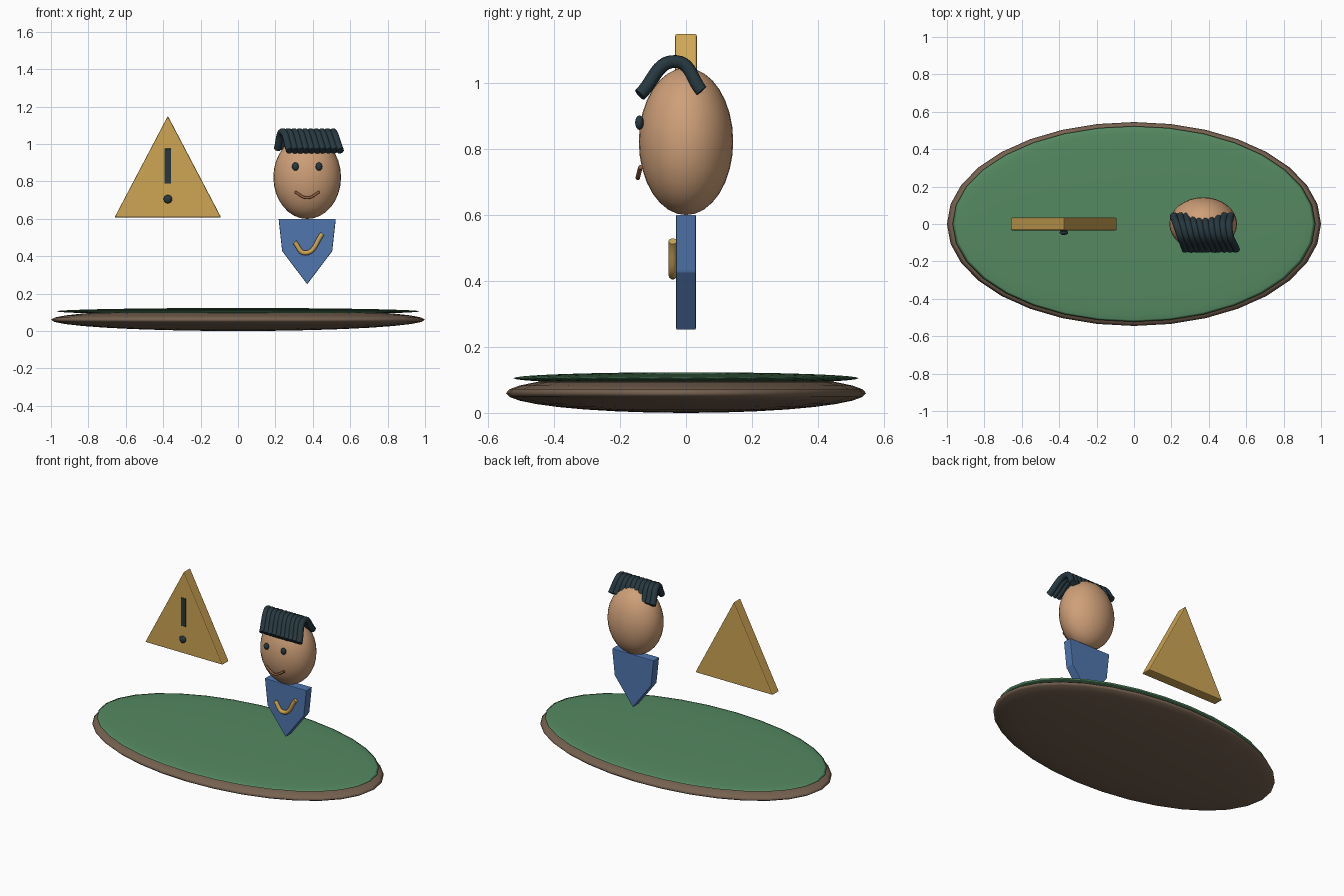
import bpy, bmesh

if "Cube" in bpy.data.objects:
    bpy.data.objects.remove(bpy.data.objects["Cube"])


def material(name, rgb):
    m = bpy.data.materials.new(name)
    m.diffuse_color = (*rgb, 1)
    m.use_nodes = True
    m.node_tree.nodes["Principled BSDF"].inputs["Base Color"].default_value = m.diffuse_color
    return m


GREEN = material("grass_green", (0.09, 0.25, 0.12))
BROWN = material("earth_brown", (0.18, 0.12, 0.08))
SKIN = material("skin", (0.62, 0.35, 0.19))
BLUE = material("shirt_blue", (0.08, 0.18, 0.42))
GOLD = material("gold", (0.62, 0.38, 0.09))
DARK = material("dark", (0.02, 0.04, 0.05))
LIP = material("lip", (0.28, 0.11, 0.05))


def ellipsoid(name, loc, radii, mat, seg=32, rings=16):
    bpy.ops.mesh.primitive_uv_sphere_add(segments=seg, ring_count=rings, radius=1, location=loc)
    ob = bpy.context.object
    ob.name = name
    ob.scale = radii
    bpy.ops.object.transform_apply(location=False, rotation=False, scale=True)
    bpy.ops.object.shade_smooth()
    ob.data.materials.append(mat)
    return ob


def prism(name, outline, y0, y1, mat, bevel):
    """Extrude an x-z outline from y0 to y1 and soften its edges."""
    bm = bmesh.new()
    face = bm.faces.new([bm.verts.new((x, y0, z)) for x, z in outline])
    ext = bmesh.ops.extrude_face_region(bm, geom=[face])["geom"]
    bmesh.ops.translate(bm, vec=(0, y1 - y0, 0),
                        verts=[v for v in ext if isinstance(v, bmesh.types.BMVert)])
    bmesh.ops.recalc_face_normals(bm, faces=bm.faces)
    me = bpy.data.meshes.new(name)
    bm.to_mesh(me)
    bm.free()
    me.materials.append(mat)
    ob = bpy.data.objects.new(name, me)
    bpy.context.collection.objects.link(ob)
    mod = ob.modifiers.new("soft_edges", "BEVEL")
    mod.width = bevel
    mod.segments = 2
    return ob


def tube(name, points, radius, mat):
    """Round tube along a smooth path."""
    cu = bpy.data.curves.new(name, "CURVE")
    cu.dimensions = "3D"
    cu.bevel_depth = radius
    cu.bevel_resolution = 3
    cu.resolution_u = 10
    cu.use_fill_caps = True
    sp = cu.splines.new("BEZIER")
    sp.bezier_points.add(len(points) - 1)
    for bp, co in zip(sp.bezier_points, points):
        bp.co = co
        bp.handle_left_type = bp.handle_right_type = "AUTO"
    cu.materials.append(mat)
    ob = bpy.data.objects.new(name, cu)
    bpy.context.collection.objects.link(ob)
    return ob


# Oval ground: earth with a thin grass layer
ellipsoid("earth_base", (0, 0, 0.06), (1.0, 0.545, 0.06), BROWN)
ellipsoid("grass_top", (0, 0, 0.105), (0.97, 0.523, 0.018), GREEN)

# Warning triangle with its mark
prism("warning_triangle", [(-0.66, 0.607), (-0.09, 0.607), (-0.375, 1.15)],
      -0.034, 0.034, GOLD, 0.006)
prism("mark_bar", [(-0.393, 0.788), (-0.357, 0.788), (-0.357, 0.975), (-0.393, 0.975)],
      -0.039, -0.02, DARK, 0.003)
ellipsoid("mark_dot", (-0.375, -0.045, 0.705), (0.023, 0.014, 0.023), DARK, 16, 8)

# Torso with its curved chest badge
CX = 0.37
prism("torso", [(CX - 0.153, 0.6), (CX - 0.134, 0.427), (CX, 0.25),
                (CX + 0.134, 0.427), (CX + 0.153, 0.6)], -0.03, 0.03, BLUE, 0.004)
tube("chest_curve", [(0.302, -0.04, 0.475), (0.36, -0.04, 0.417), (0.452, -0.04, 0.52)],
     0.013, GOLD)

# Head and face
ellipsoid("head", (CX, 0, 0.822), (0.181, 0.143, 0.223), SKIN)
for side, s in (("left", -1), ("right", 1)):
    ellipsoid(side + "_eye", (CX + s * 0.063, -0.141, 0.879), (0.018, 0.013, 0.022), DARK, 16, 8)
tube("mouth", [(CX - 0.066, -0.138, 0.744), (CX, -0.146, 0.712), (CX + 0.066, -0.138, 0.744)],
     0.007, LIP)

# Row of slanted hair strands over the crown
for i in range(10):
    x = 0.237 + 0.03 * i
    tube(f"hair_strand_{i + 1}",
         [(x + 0.04, -0.14, 0.963), (x, -0.03, 1.064), (0.211 + 0.034 * i, 0.047, 0.975)],
         0.02, DARK)
